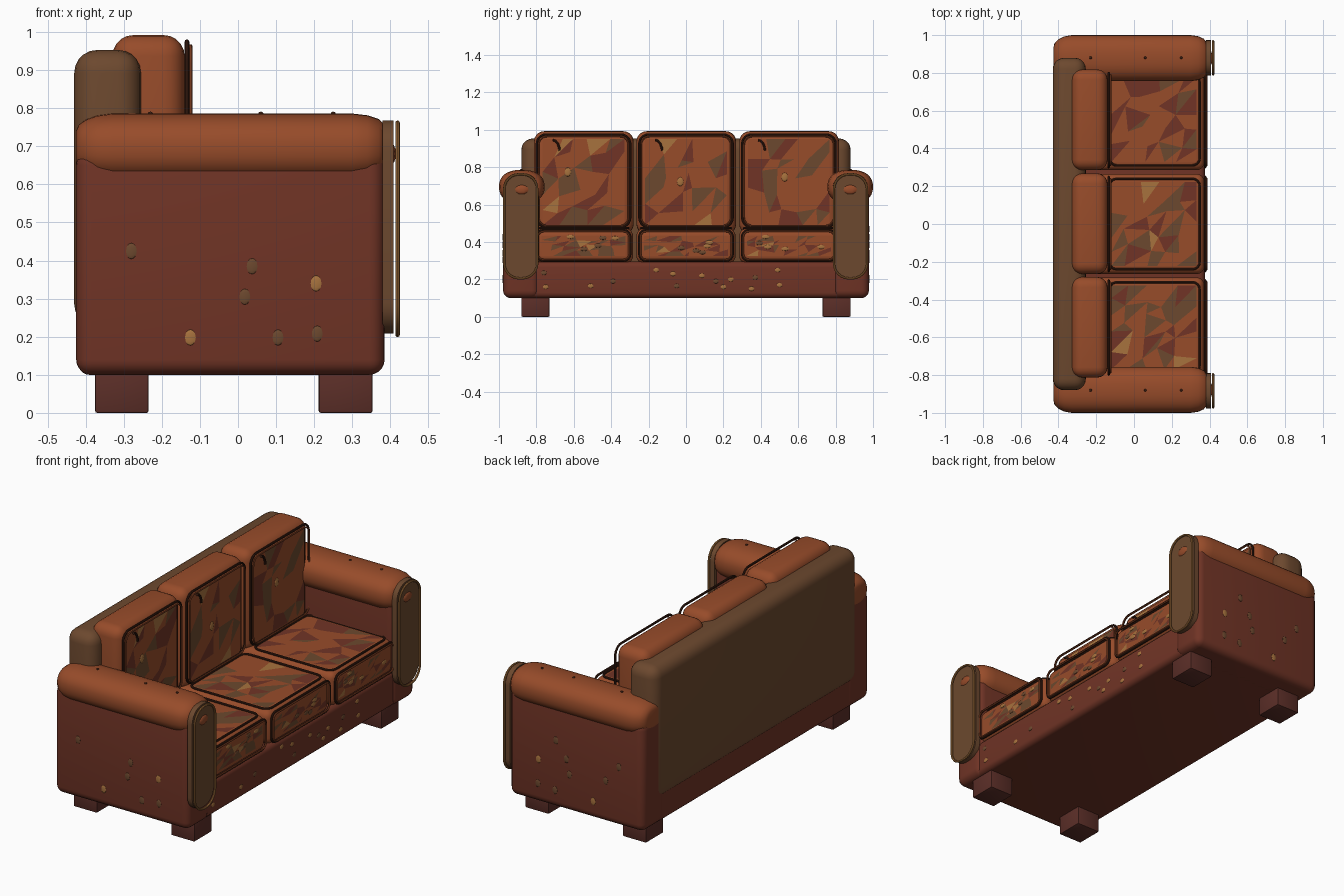
import bpy, bmesh, math, random
from mathutils import Vector

if "Cube" in bpy.data.objects:
    bpy.data.objects.remove(bpy.data.objects["Cube"])

rng = random.Random(7)


def material(name, rgb):
    m = bpy.data.materials.new(name)
    m.diffuse_color = [(c / 255) ** 2.2 for c in rgb] + [1]
    m.use_nodes = True
    m.node_tree.nodes["Principled BSDF"].inputs["Base Color"].default_value = m.diffuse_color
    return m


RUST = material("rust", (150, 77, 46))
MAROON = material("maroon", (112, 55, 42))
BROWN = material("brown", (108, 74, 50))
TAN = material("tan", (166, 114, 64))
DARK = material("dark", (62, 36, 26))
LEG = material("leg", (92, 50, 44))


def finish(ob, *mats, angle=40):
    for m in mats:
        ob.data.materials.append(m)
    bpy.ops.object.select_all(action='DESELECT')
    ob.select_set(True)
    bpy.context.view_layer.objects.active = ob
    bpy.ops.object.shade_smooth_by_angle(angle=math.radians(angle))
    return ob


def from_bmesh(name, bm):
    me = bpy.data.meshes.new(name)
    bm.to_mesh(me)
    bm.free()
    ob = bpy.data.objects.new(name, me)
    bpy.context.collection.objects.link(ob)
    return ob


def box(name, lo, hi, bevel, mat, segments=5):
    lo, hi = Vector(lo), Vector(hi)
    bm = bmesh.new()
    bmesh.ops.create_cube(bm, size=1)
    bmesh.ops.scale(bm, vec=hi - lo, verts=bm.verts)
    bmesh.ops.translate(bm, vec=(lo + hi) / 2, verts=bm.verts)
    bmesh.ops.bevel(bm, geom=bm.edges[:], offset=bevel, segments=segments,
                    profile=0.5, affect='EDGES')
    return finish(from_bmesh(name, bm), mat)


def place(axis, d, u, v):
    """Point on the plane x = d (u, v are y, z) or z = d (u, v are x, y)."""
    return (d, u, v) if axis == 'x' else (u, v, d)


def rounded_rect(u0, u1, v0, v1, r, n=6):
    pts = []
    for i, (u, v) in enumerate([(u1 - r, v1 - r), (u0 + r, v1 - r),
                                (u0 + r, v0 + r), (u1 - r, v0 + r)]):
        for k in range(n + 1):
            a = math.pi / 2 * (i + k / n)
            pts.append((u + r * math.cos(a), v + r * math.sin(a)))
    return pts


def tube(name, pts, radius, mat, cyclic=True):
    cu = bpy.data.curves.new(name, 'CURVE')
    cu.dimensions = '3D'
    cu.bevel_depth = radius
    cu.bevel_resolution = 2
    cu.use_fill_caps = True
    sp = cu.splines.new('POLY')
    sp.points.add(len(pts) - 1)
    for p, co in zip(sp.points, pts):
        p.co = (*co, 1)
    sp.use_cyclic_u = cyclic
    ob = bpy.data.objects.new(name, cu)
    bpy.context.collection.objects.link(ob)
    bpy.ops.object.select_all(action='DESELECT')
    ob.select_set(True)
    bpy.context.view_layer.objects.active = ob
    bpy.ops.object.convert(target='MESH')
    return finish(bpy.context.object, mat)


def piping(name, axis, d, rect, r, radius, mat):
    return tube(name, [place(axis, d, u, v) for u, v in rounded_rect(*rect, r)], radius, mat)


def mosaic(name, axis, d, u0, u1, v0, v1, n, m):
    """Scattered triangular leather patches lying on a cushion face."""
    bm = bmesh.new()
    grid = []
    for i in range(n + 1):
        for j in range(m + 1):
            ju = rng.uniform(-.35, .35) if 0 < i < n else 0
            jv = rng.uniform(-.35, .35) if 0 < j < m else 0
            grid.append(bm.verts.new(place(axis, d, u0 + (u1 - u0) * (i + ju) / n,
                                           v0 + (v1 - v0) * (j + jv) / m)))
    for i in range(n):
        for j in range(m):
            a, b = grid[i * (m + 1) + j], grid[(i + 1) * (m + 1) + j]
            c, e = grid[(i + 1) * (m + 1) + j + 1], grid[i * (m + 1) + j + 1]
            for tri in ((a, b, c), (a, c, e)):
                f = bm.faces.new(tri)
                f.material_index = rng.choice([0] * 11 + [1] * 4 + [2] * 4 + [3])
    ob = from_bmesh(name, bm)
    for mt in (RUST, MAROON, BROWN, TAN):
        ob.data.materials.append(mt)


def spot(name, co, size, mat):
    bm = bmesh.new()
    bmesh.ops.create_uvsphere(bm, u_segments=10, v_segments=6, radius=1)
    bmesh.ops.scale(bm, vec=size, verts=bm.verts)
    bmesh.ops.translate(bm, vec=co, verts=bm.verts)
    return finish(from_bmesh(name, bm), mat, angle=60)


# base and back panel
box("base", (-.42, -.97, .10), (.375, .97, .295), .03, MAROON)
box("back_panel", (-.43, -.88, .225), (-.255, .88, .953), .06, BROWN)

# arms, legs and arm fronts, mirrored left and right
side_spots = [(-.28, .425, 0), (.037, .385, 0), (.018, .305, 0), (.205, .34, 1),
              (-.125, .198, 1), (.105, .198, 0), (.208, .208, 0)]
for s, side in ((-1, "near"), (1, "far")):
    def span(a, b):
        return sorted((s * a, s * b))
    y0, y1 = span(.785, .978)
    box(f"arm_body_{side}", (-.425, y0, .10), (.385, y1, .69), .04, MAROON)

    # rolled arm top
    bm = bmesh.new()
    rings = [(-.425, .5), (-.418, .68), (-.40, .82), (-.37, .94), (-.33, 1), (.30, 1),
             (.34, .95), (.37, .84), (.385, .68)]
    loops = []
    for x, k in rings:
        ring = []
        for i in range(32):
            c, t = math.cos(i * math.pi / 16), math.sin(i * math.pi / 16)
            c, t = (math.copysign(abs(w) ** .85, w) for w in (c, t))
            ring.append(bm.verts.new((x, s * .878 + .122 * k * c, .695 + .091 * k * t)))
        loops.append(ring)
    for a, b in zip(loops, loops[1:]):
        for i in range(32):
            bm.faces.new((a[i], a[(i + 1) % 32], b[(i + 1) % 32], b[i]))
    bm.faces.new(loops[0])
    bm.faces.new(loops[-1])
    bmesh.ops.recalc_face_normals(bm, faces=bm.faces[:])
    finish(from_bmesh(f"arm_roll_{side}", bm), RUST)
    for x in (-.23, .06, .25):
        spot(f"arm_stud_{side}", (x, s * .88, .786), (.007, .007, .005), DARK)

    # front panel of the arm: extruded rounded outline
    bm = bmesh.new()
    f = bm.faces.new([bm.verts.new((.38, u, v))
                      for u, v in rounded_rect(y0, y1 - .005, .208, .768, .08)])
    ext = bmesh.ops.extrude_face_region(bm, geom=[f])
    bmesh.ops.translate(bm, vec=(.028, 0, 0),
                        verts=[g for g in ext['geom'] if isinstance(g, bmesh.types.BMVert)])
    bmesh.ops.recalc_face_normals(bm, faces=bm.faces[:])
    finish(from_bmesh(f"arm_front_panel_{side}", bm), BROWN)
    piping(f"arm_front_trim_{side}", 'x', .419, (y0 + .006, y1 - .01, .205, .762), .08, .006, TAN)
    spot(f"arm_front_button_{side}", (.405, s * .878, .68), (.01, .04, .026), RUST)

    # legs
    a, b = span(.73, .88)
    for x0, x1, end in ((-.375, -.235, "back"), (.212, .353, "front")):
        box(f"{end}_leg_{side}", (x0, a, 0), (x1, b, .115), .005, LEG, 2)

    # worn spots on the outer side
    for x, z, tan in side_spots + ([(-.2, .33, 0), (.1, .47, 0)] if s > 0 else []):
        spot(f"side_spot_{side}", (x, s * .978, z), (.015, .003, .021), TAN if tan else BROWN)

# seat and back cushions with piping and patches
for i, c in enumerate((-.548, 0, .55)):
    n = f"{i + 1}"
    box("seat_cushion_" + n, (-.28, c - .265, .285), (.372, c + .265, .472), .04, RUST)
    box("back_cushion_" + n, (-.33, c - .265, .44), (-.14, c + .268, .992), .055, RUST)

    piping("back_piping_" + n, 'x', -.134, (c - .25, c + .25, .48, .975), .05, .006, DARK)
    piping("back_trim_" + n, 'x', -.124, (c - .24, c + .24, .487, .964), .045, .004, RUST)
    mosaic("back_patches_" + n, 'x', -.138, c - .218, c + .218, .49, .95, 5, 5)
    tube("back_crease_" + n, [(-.131, c + a, z) for a, z in
         ((-.165, .945), (-.15, .94), (-.137, .925), (-.13, .905), (-.128, .888))],
         .006, DARK, cyclic=False)
    spot("back_spot_" + n, (-.136, c + rng.uniform(-.1, .1), rng.uniform(.72, .84)),
         (.004, .017, .024), TAN)

    piping("seat_top_piping_" + n, 'z', .474, (-.13, .348, c - .24, c + .24), .04, .006, DARK)
    piping("seat_front_piping_" + n, 'x', .377, (c - .25, c + .25, .30, .463), .035, .006, DARK)
    piping("seat_front_trim_" + n, 'x', .384, (c - .243, c + .243, .306, .456), .03, .004, RUST)
    mosaic("seat_top_patches_" + n, 'z', .4735, -.12, .33, c - .222, c + .222, 5, 5)
    mosaic("seat_front_patches_" + n, 'x', .374, c - .225, c + .225, .325, .432, 7, 4)
    for k in range(5):
        spot("seat_front_spot_" + n, (.375, c + rng.uniform(-.2, .2), rng.uniform(.34, .43)),
             (.003, .02, .011), rng.choice((TAN, BROWN)))

# worn spots along the front rail
for k, (y, z) in enumerate([(-.76, .235), (-.75, .16), (-.51, .165), (-.39, .19), (-.16, .25),
                            (-.07, .23), (-.05, .165), (.085, .22), (.2, .16), (.16, .19),
                            (.24, .2), (.35, .15), (.37, .21), (.49, .25), (.5, .17)]):
    spot("rail_spot", (.375, y, z), (.003, .015, .012), BROWN if k % 3 == 0 else TAN)
